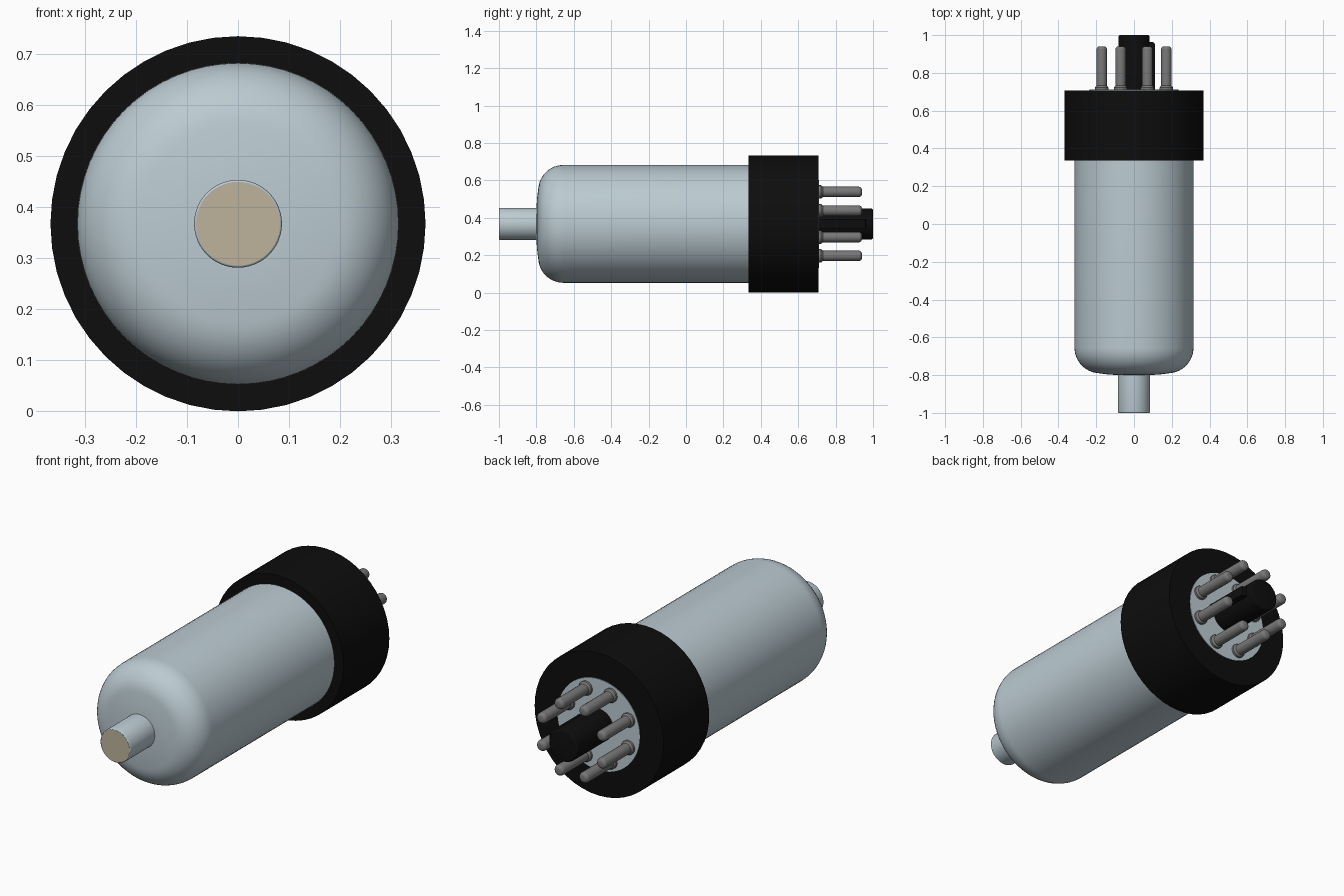
import bpy, bmesh, math

cube = bpy.data.objects.get("Cube")
if cube:
    bpy.data.objects.remove(cube)

AXIS_Z = 0.367  # height of the tube's long axis


def material(name, rgb):
    m = bpy.data.materials.new(name)
    m.use_nodes = True
    m.diffuse_color = (*rgb, 1)
    bsdf = m.node_tree.nodes["Principled BSDF"]
    bsdf.inputs["Base Color"].default_value = (*rgb, 1)
    bsdf.inputs["Roughness"].default_value = 0.5
    return m


GLASS = material("pale blue glass", (0.50, 0.60, 0.645))
BLACK = material("black plastic", (0.004, 0.004, 0.004))
METAL = material("grey metal", (0.19, 0.185, 0.185))
TAN = material("tan contact", (0.51, 0.455, 0.33))


def finish(name, bm, mat, smooth=True):
    bmesh.ops.recalc_face_normals(bm, faces=bm.faces)
    me = bpy.data.meshes.new(name)
    bm.to_mesh(me)
    bm.free()
    me.materials.append(mat)
    ob = bpy.data.objects.new(name, me)
    bpy.context.collection.objects.link(ob)
    if smooth:
        bpy.ops.object.select_all(action="DESELECT")
        ob.select_set(True)
        bpy.context.view_layer.objects.active = ob
        bpy.ops.object.shade_smooth_by_angle(angle=math.radians(35))
    return ob


def lathe(name, profile, mat, segments=48, x=0.0, z=0.0):
    """Spin (radius, y) points round an axis parallel to y."""
    bm = bmesh.new()
    rings = []
    for r, y in profile:
        if r == 0:
            rings.append([bm.verts.new((x, y, AXIS_Z + z))])
            continue
        angles = [2 * math.pi * i / segments for i in range(segments)]
        rings.append([bm.verts.new((x + r * math.cos(a), y, AXIS_Z + z + r * math.sin(a)))
                      for a in angles])
    for a, b in zip(rings, rings[1:]):
        for i in range(segments):
            j = (i + 1) % segments
            quad = [a[i % len(a)], a[j % len(a)], b[j % len(b)], b[i % len(b)]]
            bm.faces.new(list(dict.fromkeys(quad)))
    return finish(name, bm, mat)


def arc(cr, cy, rad, start, end, steps):
    """Profile points on a circle; angle 0 points outward, 90 towards +y."""
    pts = []
    for i in range(steps + 1):
        t = math.radians(start + (end - start) * i / steps)
        pts.append((cr + rad * math.cos(t), cy + rad * math.sin(t)))
    return pts


# Glass envelope with a rounded shoulder and a shallow dome
shoulder = arc(0.18, -0.655, 0.135, -85, 0, 12)
lathe("glass_envelope", [(0, -0.80), (0.085, -0.80), (0.14, -0.796)] + shoulder
      + [(0.315, 0.36), (0, 0.36)], GLASS, 64)

# Top cap stem and its contact face
lathe("cap_stem", [(0, -0.78), (0.086, -0.78), (0.086, -0.994)]
      + arc(0.080, -0.994, 0.006, 0, -90, 3)[1:] + [(0, -1.0)], GLASS)
lathe("cap_contact", [(0, -0.999), (0.082, -0.999), (0.082, -1.0005), (0, -1.0005)], TAN)

# Base collar and the pale disc on its rear
lathe("base_collar", [(0, 0.335), (0.367, 0.335), (0.367, 0.708), (0, 0.708)], BLACK)
lathe("rear_disc", [(0, 0.70), (0.235, 0.70), (0.235, 0.711), (0, 0.711)], GLASS)

# Eight pins, each with a small foot and a rounded tip
pin = [(0, 0.70), (0.036, 0.70), (0.036, 0.722), (0.028, 0.732)]
pin += arc(0.008, 0.921, 0.020, 0, 90, 4)
pin[3:4] = [(0.028, 0.732)]
pin = pin[:4] + arc(0.010, 0.923, 0.018, 0, 90, 5) + [(0, 0.941)]
for i in range(8):
    a = math.radians(22.5 + 45 * i)
    lathe(f"pin_{i + 1}", pin, METAL, 16, 0.185 * math.cos(a), 0.185 * math.sin(a))

# Central guide post with rounded end
lathe("guide_post", [(0, 0.70), (0.083, 0.70)] + arc(0.073, 0.99, 0.010, 0, 90, 4)
      + [(0, 1.0)], BLACK, 32)

# Locating key on the left side of the post
bm = bmesh.new()
outline = [(0.05, 0.70), (0.111, 0.70), (0.111, 0.950), (0.107, 0.959), (0.098, 0.963), (0.05, 0.963)]
face = bm.faces.new([bm.verts.new((x, y, AXIS_Z - 0.025)) for x, y in outline])
ext = bmesh.ops.extrude_face_region(bm, geom=[face])
bmesh.ops.translate(bm, vec=(0, 0, 0.05),
                    verts=[g for g in ext["geom"] if isinstance(g, bmesh.types.BMVert)])
finish("guide_key", bm, BLACK)
